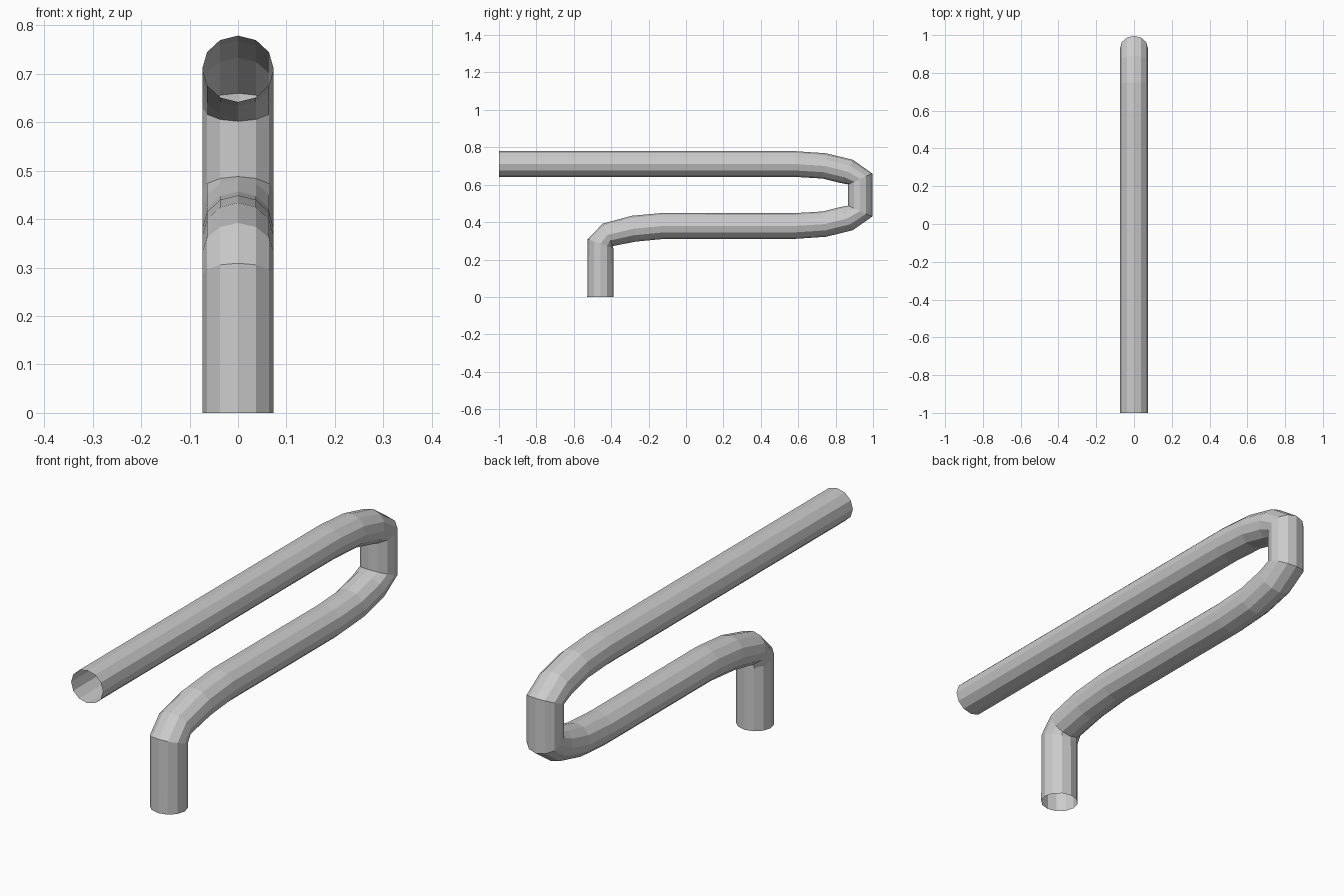
import bpy, bmesh, math
from mathutils import Vector

if "Cube" in bpy.data.objects:
    bpy.data.objects.remove(bpy.data.objects["Cube"])

SIDES = 12
HALF_WIDTH = 0.0738

# Tube stations in the side plane: (outer y, outer z, inner y, inner z)
upper = [
    (-1.0, 0.779, -1.0, 0.642),
    (0.59, 0.779, 0.58, 0.642),
    (0.75, 0.768, 0.73, 0.633),
    (0.892, 0.733, 0.832, 0.608),
    (0.996, 0.66, 0.866, 0.602),
]
# The lower half of the U-bend mirrors the upper half
lower = [(a, 1.09 - b, c, 1.09 - d) for a, b, c, d in reversed(upper[1:])]
# Front bend down to the floor; outer and inner sides swap after the U-bend
foot = [
    (-0.11, 0.311, -0.125, 0.449),
    (-0.268, 0.296, -0.29, 0.434),
    (-0.392, 0.272, -0.445, 0.392),
    (-0.388, 0.26, -0.526, 0.309),
    (-0.387, 0.0, -0.528, 0.0),
]

# Sweep a twelve-sided ring through all stations, leaving both ends open
bm = bmesh.new()
rings = []
for oy, oz, iy, iz in upper + lower + foot:
    outer, inner = Vector((0, oy, oz)), Vector((0, iy, iz))
    centre, axis = (outer + inner) / 2, (outer - inner) / 2
    ring = []
    for k in range(SIDES):
        a = 2 * math.pi * k / SIDES
        ring.append(bm.verts.new(
            centre + axis * math.cos(a) + Vector((HALF_WIDTH * math.sin(a), 0, 0))))
    rings.append(ring)

for r, s in zip(rings, rings[1:]):
    for k in range(SIDES):
        n = (k + 1) % SIDES
        bm.faces.new((r[k], r[n], s[n], s[k]))
bmesh.ops.recalc_face_normals(bm, faces=bm.faces)

mesh = bpy.data.meshes.new("bent_pipe")
bm.to_mesh(mesh)
bm.free()
bpy.context.collection.objects.link(bpy.data.objects.new("bent_pipe", mesh))
